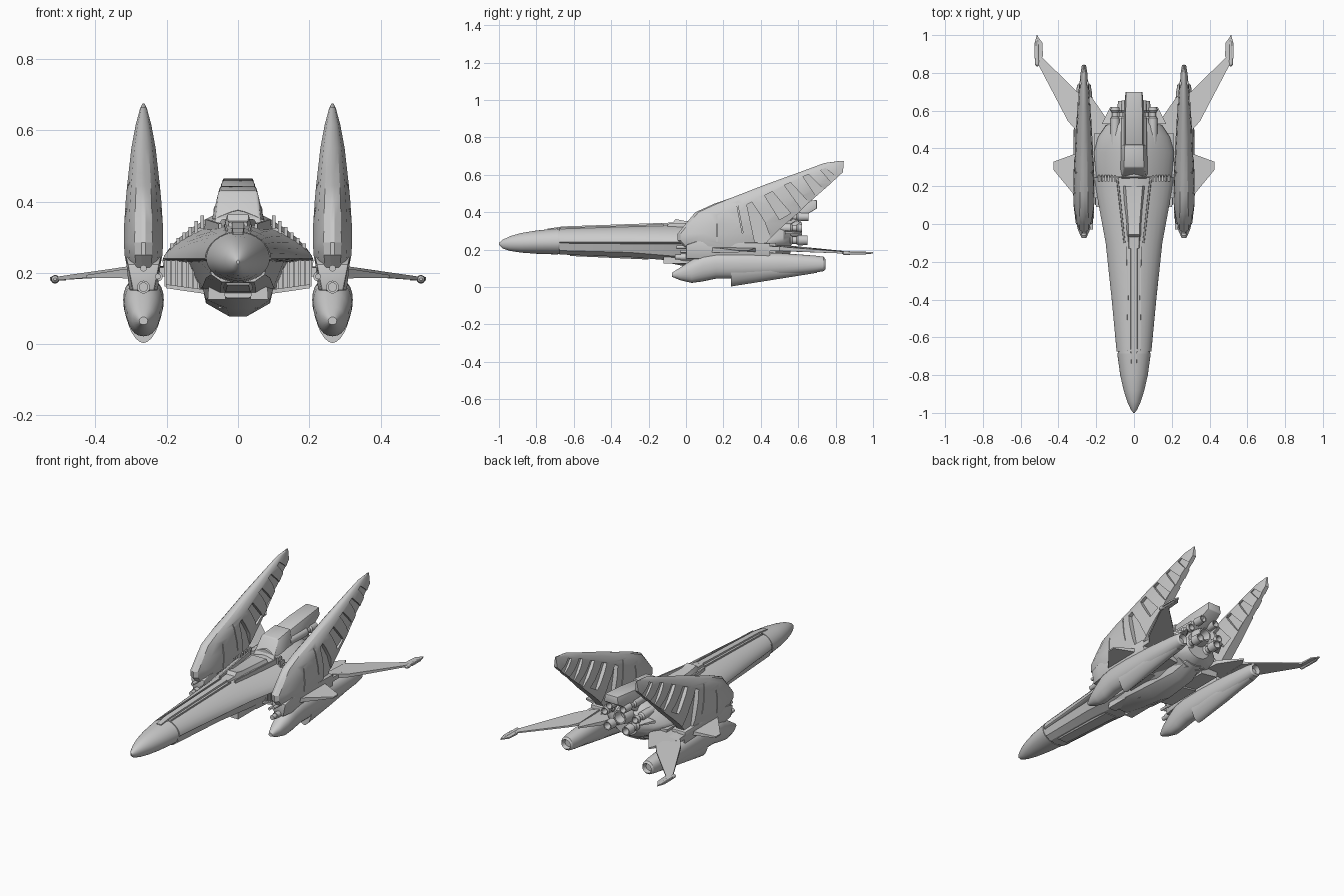
import bpy, bmesh
from math import sin, cos, pi, radians, copysign


def finish(ob, mirror=False, cutter=None, bevel=0):
    mods = []
    if cutter:
        m = ob.modifiers.new("cut", 'BOOLEAN')
        m.object, m.operation, m.solver = cutter, 'DIFFERENCE', 'EXACT'
        mods.append(m.name)
    if bevel:
        m = ob.modifiers.new("bevel", 'BEVEL')
        m.width, m.segments = bevel, 2
        mods.append(m.name)
    if mirror:
        m = ob.modifiers.new("mirror", 'MIRROR')
        m.use_mirror_merge = False
        mods.append(m.name)
    bpy.context.view_layer.objects.active = ob
    for name in mods:
        bpy.ops.object.modifier_apply(modifier=name)
    ob.data.shade_smooth()
    ob.data.set_sharp_from_angle(angle=radians(28))
    return ob


def loft_many(name, groups):
    """Each group is a list of rings, skinned and capped into a solid."""
    bm = bmesh.new()
    for rings in groups:
        vs = [[bm.verts.new(p) for p in r] for r in rings]
        n = len(vs[0])
        for a, b in zip(vs, vs[1:]):
            for i in range(n):
                bm.faces.new((a[i], a[(i + 1) % n], b[(i + 1) % n], b[i]))
        bm.faces.new(vs[0][::-1])
        bm.faces.new(vs[-1])
    bmesh.ops.recalc_face_normals(bm, faces=bm.faces)
    me = bpy.data.meshes.new(name)
    bm.to_mesh(me)
    bm.free()
    ob = bpy.data.objects.new(name, me)
    bpy.context.collection.objects.link(ob)
    return ob


def loft(name, rings, **kw):
    return finish(loft_many(name, [rings]), **kw)


def oval(y, w, zb, zm, zt, e=2.0, cx=0, n=32):
    r = []
    for i in range(n):
        c, s = cos(2 * pi * i / n), sin(2 * pi * i / n)
        h = zt - zm if s > 0 else zm - zb
        r.append((cx + w * copysign(abs(c) ** (2 / e), c), y, zm + h * copysign(abs(s) ** (2 / e), s)))
    return r


def trap(y, wb, zb, wt, zt, cx=0):
    return [(cx - wb, y, zb), (cx + wb, y, zb), (cx + wt, y, zt), (cx - wt, y, zt)]


def vee(y, w, zt, ws, zs, wb, zb):
    return [(w, y, zt), (ws, y, zs), (wb, y, zb), (-wb, y, zb), (-ws, y, zs), (-w, y, zt)]


def plate(name, pts):
    """Flat part from (x, y, z, half thickness) outline points."""
    return loft(name, [[(x, y, z - t) for x, y, z, t in pts], [(x, y, z + t) for x, y, z, t in pts]], mirror=True)


def turned(name, x, z, prof, mirror=True, n=16):
    return loft(name, [oval(y, r, z - r, z, z + r, 2, x, n) for y, r in prof], mirror=mirror)


# Nose cone and upper fuselage shell
loft("nose", [oval(*p) for p in [
    (-1, .004, .225, .23, .236), (-.98, .018, .206, .232, .253), (-.94, .036, .193, .235, .272),
    (-.88, .055, .184, .236, .289), (-.8, .073, .178, .238, .302), (-.685, .089, .174, .24, .314)]])
loft("nose_seam", [oval(y, .086, .177, .24, .311) for y in (-.69, -.67)])
loft("upper_shell", [oval(*p) for p in [
    (-.675, .092, .225, .24, .317, 1.9), (-.4, .118, .222, .24, .326, 1.8), (-.1, .15, .22, .24, .335, 1.65),
    (.1, .187, .22, .24, .34, 1.5), (.245, .21, .215, .24, .345, 1.5)]])
# Inset lower hull and keel
loft("lower_hull", [vee(*p) for p in [
    (-.675, .085, .235, .075, .195, .045, .174), (-.3, .108, .235, .09, .185, .05, .16),
    (0, .13, .235, .1, .16, .05, .135), (.3, .15, .235, .11, .15, .05, .11), (.5, .12, .235, .09, .17, .04, .14)]])
loft("chin_panel", [trap(-.62, .03, .166, .05, .19), trap(-.2, .035, .147, .07, .19)])
loft("keel", [vee(*p) for p in [
    (-.1, .08, .16, .07, .145, .03, .13), (.05, .1, .16, .09, .125, .03, .1),
    (.2, .1, .16, .09, .115, .025, .078), (.42, .09, .16, .07, .12, .02, .1), (.52, .06, .18, .05, .16, .02, .15)]])
loft_many("belly_boxes", [[trap(y, w, z, w * .9, .16, s * x) for y in (y, y + l)]
                          for x, y, w, z, l in [(.06, -.12, .025, .125, .2), (.035, .1, .02, .1, .12)] for s in (1, -1)])
# Spine strip with side rails
loft("spine", [trap(-.74, .016, .29, .014, .312), trap(-.66, .02, .3, .016, .324), trap(-.12, .02, .32, .017, .343)])
loft("spine_rail", [trap(-.67, .004, .29, .003, .318, .031), trap(-.12, .004, .31, .003, .336, .036)], mirror=True)
# Cockpit hood
loft("cockpit_hood", [trap(-.13, .03, .32, .025, .342), trap(-.07, .035, .32, .028, .345),
                      trap(-.055, .04, .32, .03, .363), trap(.0, .042, .32, .03, .352), trap(.2, .065, .32, .045, .35)])
loft("cockpit_window", [trap(-.075, .025, .335, .024, .338), trap(-.06, .025, .34, .022, .358)])
loft("hood_rail", [trap(-.1, .006, .31, .004, .338, .05), trap(.24, .006, .32, .004, .35, .088)], mirror=True)

# Rear body with slatted front
loft("rear_body", [oval(*p) for p in [
    (.25, .2, .15, .235, .375, 1.35), (.38, .212, .14, .235, .385, 1.4), (.46, .19, .14, .24, .38, 1.5),
    (.52, .15, .155, .245, .365, 1.7), (.56, .08, .18, .25, .34, 2)]])
slats = []
for s in (1, -1):
    for i in range(6):
        x = .1 + .017 * i
        z = .362 - (x - .09) * .93
        slats.append([trap(y, .005, z - .03, .005, z + .008, s * x) for y in (.225, .26)])
finish(loft_many("shoulder_slats", slats))
# Side intakes: open frame of upper and lower lips plus slats
loft("intake_duct", [[(.09, y, .15), (.2, y, .165), (.212, y, .235), (.08, y, .235)] for y in (.14, .48)], mirror=True)
loft("intake_lip", [[(.085, y, .14), (.202, y, .157), (.202, y, .168), (.085, y, .152)] for y in (.09, .3)], mirror=True)
bars = []
for i in range(8):
    x = .095 + i * .0155
    zb = .145 + (x - .09) * .15
    bars.append([trap(y, .003, zb, .003, .236, x) for y in (.1, .15)])
finish(loft_many("intake_slats", bars), mirror=True)

# Dorsal engine block and overhanging tail
loft("dorsal_block", [trap(.24, .085, .3, .062, .34), trap(.30, .085, .3, .054, .43), trap(.42, .08, .3, .05, .445)], bevel=.006)
loft("dorsal_tail", [trap(.41, .065, .3, .047, .435), trap(.55, .06, .33, .047, .452), trap(.70, .045, .42, .042, .465)], bevel=.004)
# Rear engines
for x, z, r, y in [(.045, .375, .024, .655), (.1, .315, .024, .62), (.06, .25, .028, .65)]:
    turned("engine", x, z, [(.4, r), (.56, r), (.57, r * .7), (.59, r * .7), (.6, r), (y, r * .9), (y, r * .7), (y - .04, r * .5)])
turned("main_nozzle", 0, .305, [(.5, .055), (.58, .05), (.62, .04), (.62, .032), (.57, .025)], mirror=False, n=24)
plate("tail_spike", [(.07, .53, .3, .008), (.17, .53, .29, .008), (.125, .62, .29, .002)])

# Tall side fins: airfoil stations up z, with slots cut from both faces
FX = .265
stations = [(.215, -.01, .42, .046), (.25, -.045, .44, .053), (.285, -.045, .475, .055), (.34, 0, .535, .054),
            (.40, .05, .605, .05), (.445, .15, .65, .046), (.48, .25, .69, .042), (.55, .43, .77, .034),
            (.615, .61, .84, .022), (.663, .74, .842, .009), (.675, .83, .844, .003)]
rings = []
for z, a, b, w in stations:
    half = [(0, .1), (.03, .45), (.12, .75), (.3, 1), (.55, 1), (.8, .85), (1, .5)]
    rings.append([(FX + w * k, a + (b - a) * t, z) for t, k in half] +
                 [(FX - w * k, a + (b - a) * t, z) for t, k in reversed(half)])
slots = [[(.325, .44), (.352, .455), (.42, .35), (.46, .24), (.37, .23)],
         [(.42, .49), (.462, .51), (.56, .395), (.50, .36)],
         [(.525, .545), (.56, .558), (.655, .455), (.615, .42)],
         [(.625, .59), (.655, .602), (.75, .51), (.705, .47)],
         [(.72, .625), (.745, .637), (.82, .575), (.79, .545)],
         [(.163, .24), (.168, .24), (.168, .44), (.163, .44)],
         [(.3, .29), (.305, .29), (.27, .475), (.265, .475)]]
groups = []
for k, q in enumerate(slots):
    d = (.024, .022, .018, .015, .01, .046, .038)[k]
    for s in (1, -1):
        groups.append([[(FX + s * x, y, z) for y, z in q] for x in (d, .08)])
cutter = loft_many("fin_slot_cutter", groups)
cutter.hide_render = True
cutter.hide_viewport = False
fin = loft_many("side_fin", [rings])
finish(fin, mirror=True, cutter=cutter)
bpy.data.objects.remove(cutter)
# Pylon joining fin, wing and nacelle
loft("pylon", [trap(.0, .03, .15, .045, .225, FX), trap(.06, .04, .15, .05, .245, FX), trap(.45, .04, .15, .045, .235, FX)],
     mirror=True, bevel=.006)

# Under-slung nacelles with a stepped lower fairing
loft("nacelle", [oval(*p, 2.2, FX, 24) for p in [
    (-.075, .012, .055, .065, .076), (-.03, .032, .036, .075, .105), (.03, .046, .022, .09, .145),
    (.09, .054, .03, .115, .178), (.16, .057, .045, .125, .187), (.3, .057, .045, .125, .19), (.5, .054, .055, .125, .182),
    (.69, .043, .077, .12, .168), (.735, .036, .085, .12, .162), (.745, .028, .095, .12, .15), (.72, .022, .1, .12, .14)]], mirror=True)
loft("nacelle_fairing", [oval(*p, 1.8, FX, 24) for p in [
    (.24, .05, .003, .1, .15), (.45, .05, .036, .1, .15), (.7, .035, .076, .11, .15)]], mirror=True)
# Guns
turned("gun", FX, .16, [(-.06, .008), (-.06, .013), (-.03, .013), (-.03, .018), (.04, .018), (.05, .022), (.15, .022)])
turned("upper_gun", FX, .213, [(-.05, .009), (.02, .009), (.02, .013), (.1, .013)])
turned("root_gun", .225, .19, [(-.03, .008), (.03, .008), (.03, .014), (.2, .014)], n=12)

# Wings: root panel, short fore winglet, long swept outrigger
plate("wing_root", [(.1, .15, .205, .013), (.3, .13, .2, .013), (.31, .53, .205, .012), (.23, .68, .205, .004), (.14, .55, .21, .012)])
plate("fore_winglet", [(.28, .1, .198, .014), (.33, .17, .197, .012), (.425, .285, .19, .004),
                       (.425, .33, .19, .004), (.33, .365, .197, .01), (.28, .38, .2, .012)])
plate("outrigger", [(.25, .44, .208, .014), (.31, .50, .205, .013), (.35, .545, .202, .01),
                    (.51, .85, .184, .005), (.495, .89, .184, .004), (.29, .69, .2, .005), (.25, .64, .205, .008)])
# Wing tip pods
plate("tip_plate", [(.51, .84, .183, .005), (.527, .88, .183, .005), (.527, .955, .183, .005),
                    (.515, 1, .183, .003), (.485, .96, .183, .004), (.482, .89, .183, .005)])
turned("tip_pod", .513, .182, [(.835, .004), (.842, .01), (.86, .012), (.88, .009), (.95, .008), (1, .003)])
